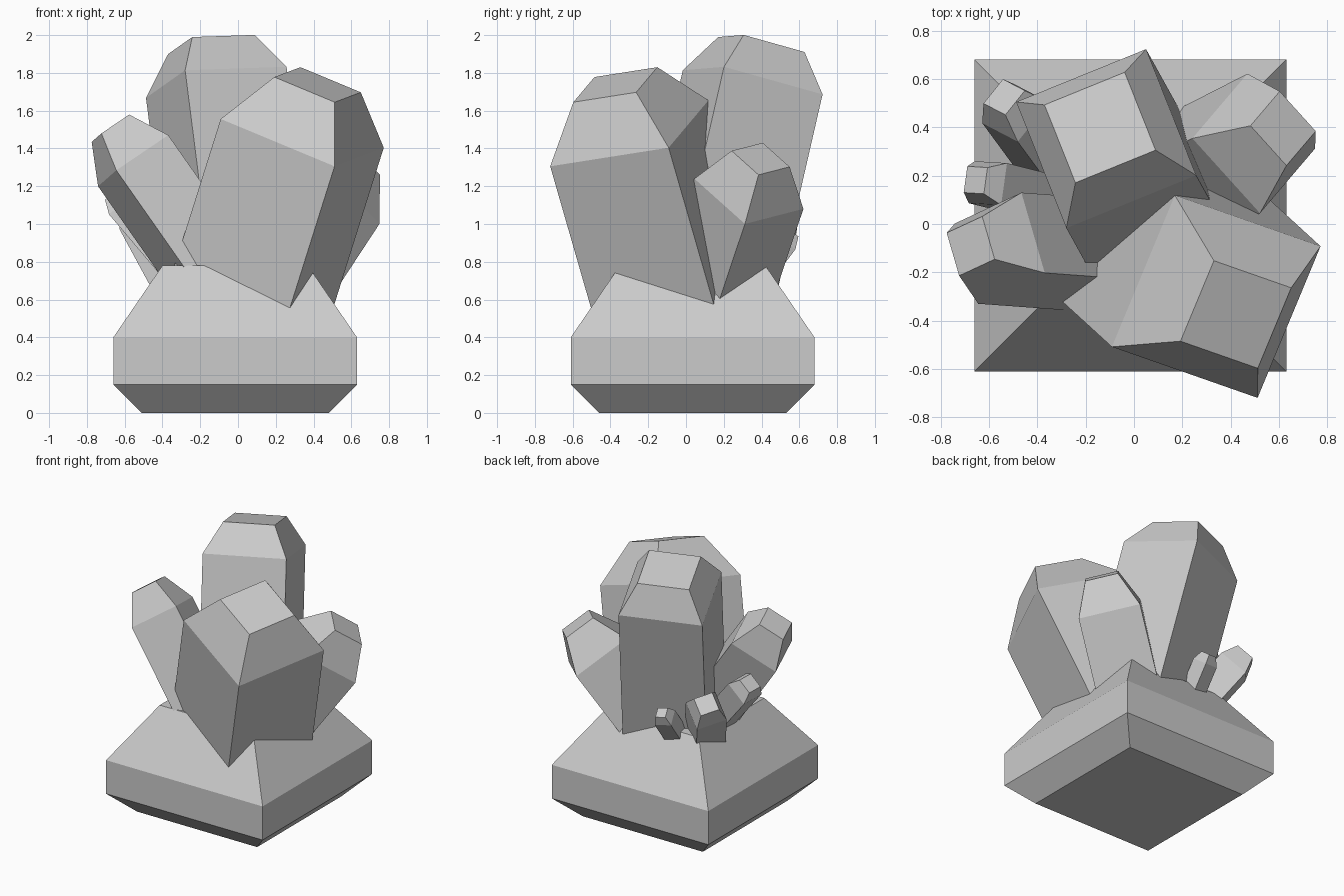
import bpy, bmesh
from mathutils import Vector

if "Cube" in bpy.data.objects:
    bpy.data.objects.remove(bpy.data.objects["Cube"])


def square_loft(name, center, axis, side, rings):
    """Loft square rings (offset along axis, half width) into a closed solid."""
    c, n = Vector(center), Vector(axis).normalized()
    u = Vector(side)
    u = (u - n * u.dot(n)).normalized()
    v = n.cross(u)
    bm = bmesh.new()
    loops = [[bm.verts.new(c + n * h + (u * a + v * b) * r)
              for a, b in ((-1, -1), (1, -1), (1, 1), (-1, 1))] for h, r in rings]
    bm.faces.new(loops[0][::-1])
    bm.faces.new(loops[-1])
    for lo, hi in zip(loops, loops[1:]):
        for i in range(4):
            j = (i + 1) % 4
            bm.faces.new((lo[i], lo[j], hi[j], hi[i]))
    bmesh.ops.recalc_face_normals(bm, faces=bm.faces)
    mesh = bpy.data.meshes.new(name)
    bm.to_mesh(mesh)
    bm.free()
    obj = bpy.data.objects.new(name, mesh)
    bpy.context.collection.objects.link(obj)
    return obj


def crystal(name, shoulder, axis, side, half, tip_half, tip_height, root):
    """Square prism from its buried root to the shoulder, then a tapered tip."""
    return square_loft(name, shoulder, axis, side,
                       [(-root, half), (0, half), (tip_height, tip_half)])


# Rock base with chamfered foot and sloping top
square_loft("rock_base", (-0.015, 0.035, 0), (0, 0, 1), (1, 0, 0),
            [(0, 0.495), (0.15, 0.645), (0.4, 0.645), (0.78, 0.385)])

# Large crystals
crystal("front_crystal", (0.34, -0.30, 1.48), (0.29, -0.265, 0.92),
        (0.60, -0.21, -0.25), 0.343, 0.182, 0.28, 1.1)
crystal("back_crystal", (-0.115, 0.353, 1.75), (-0.123, 0.222, 0.967),
        (0.54, 0.22, 0.02), 0.29, 0.179, 0.207, 1.25)
crystal("left_crystal", (-0.555, -0.10, 1.335), (-0.574, 0.042, 0.819),
        (0.28, 0.13, 0.19), 0.178, 0.095, 0.21, 0.95)
crystal("right_crystal", (0.495, 0.333, 1.16), (0.528, 0.27, 0.804),
        (0.28, -0.31, -0.08), 0.2125, 0.113, 0.23, 0.85)

# Small crystals at the back left
crystal("small_crystal_corner", (-0.489, 0.46, 1.016), (-0.40, 0.544, 0.739),
        (0.08, 0.10, -0.03), 0.107, 0.066, 0.12, 0.55)
crystal("small_crystal_left", (-0.604, 0.169, 1.10), (-0.64, 0.16, 0.756),
        (0.015, 0.108, -0.01), 0.088, 0.055, 0.08, 0.6)
crystal("small_crystal_back", (-0.19, 0.52, 0.91), (0, 0.6, 0.8),
        (0.96, 0.21, -0.16), 0.06, 0.037, 0.065, 0.35)
